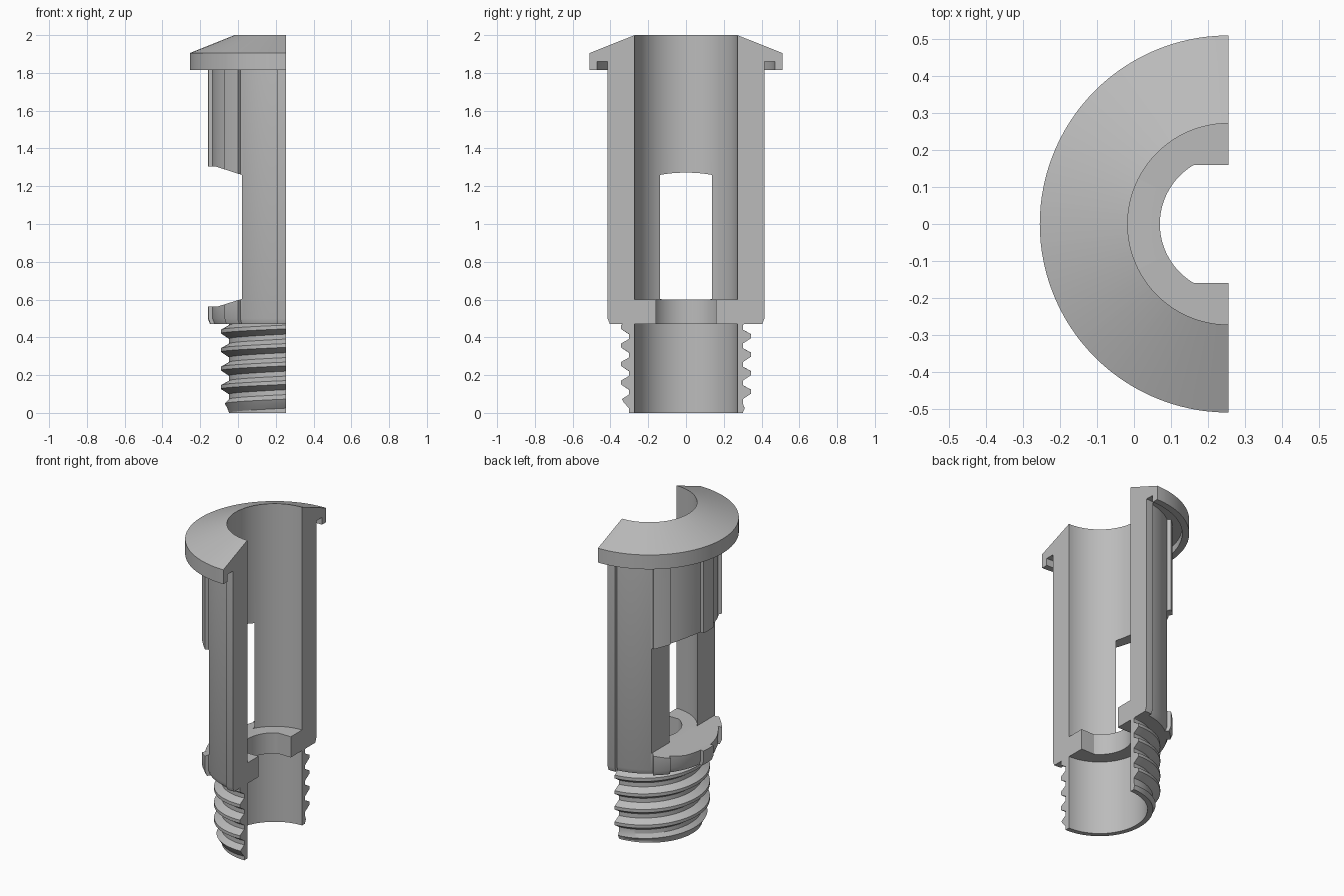
import bpy, bmesh, math

cube = bpy.data.objects.get("Cube")
if cube:
    bpy.data.objects.remove(cube, do_unlink=True)

AXIS_X = 0.255          # axis of the halved tube
BORE = 0.272
PITCH = 0.098

grey = bpy.data.materials.new("light_grey")
grey.use_nodes = True
COLOUR = (0.5, 0.5, 0.5, 1)
grey.diffuse_color = COLOUR
grey.node_tree.nodes["Principled BSDF"].inputs["Base Color"].default_value = COLOUR


def make_object(name, bm):
    bmesh.ops.recalc_face_normals(bm, faces=bm.faces)
    mesh = bpy.data.meshes.new(name)
    bm.to_mesh(mesh)
    bm.free()
    obj = bpy.data.objects.new(name, mesh)
    bpy.context.collection.objects.link(obj)
    mesh.materials.append(grey)
    return obj


def half_sweep(profile, angles):
    """Sweep a closed (radius, z) section, which may vary with angle, and cap it."""
    bm = bmesh.new()
    rings = []
    for a in angles:
        t = math.radians(a)
        rings.append([bm.verts.new((AXIS_X - r * math.cos(t), r * math.sin(t), z))
                      for r, z in profile(a)])
    for low, high in zip(rings, rings[1:]):
        for i in range(len(low)):
            j = (i + 1) % len(low)
            bm.faces.new((low[i], low[j], high[j], high[i]))
    bm.faces.new(rings[0])
    bm.faces.new(rings[-1])
    return bm


def smooth(obj):
    bpy.ops.object.select_all(action='DESELECT')
    obj.select_set(True)
    bpy.context.view_layer.objects.active = obj
    bpy.ops.object.shade_smooth_by_angle(angle=math.radians(25))


# Body: flanged tube with eight-way ribs and an inner shelf
RIB_HALF = 6.9
rib_angles = [-90, -45, 0, 45, 90]


def body_profile(a):
    on_rib = any(abs(a - c) <= RIB_HALF for c in rib_angles)
    outer = 0.415 if on_rib else 0.393
    hole = min(0.185, 0.16 / max(abs(math.sin(math.radians(a))), 0.01))
    return [(hole, 0.47), (hole, 0.6), (BORE, 0.6), (BORE, 2), (0.51, 1.905),
            (0.51, 1.815), (0.47, 1.815), (0.47, 1.86), (outer, 1.86),
            (outer, 0.5), (outer - 0.012, 0.47)]


angles = set(range(-90, 91, 3))
for c in rib_angles:
    for side in (-1, 1):
        for gap in (-0.03, 0.03):
            a = c + side * (RIB_HALF + gap)
            if abs(a) < 90:
                angles.add(a)
body = make_object("ribbed_body", half_sweep(body_profile, sorted(angles)))

# Side window with sloped head and sill
bm = bmesh.new()
outline = [(-0.235, 0.603), (-0.235, 1.26), (-0.375, 1.305),
           (-0.6, 1.305), (-0.6, 0.564), (-0.36, 0.564)]
face = bm.faces.new([bm.verts.new((AXIS_X + u, -0.6, z)) for u, z in outline])
side = bmesh.ops.extrude_face_region(bm, geom=[face])["geom"]
bmesh.ops.translate(bm, vec=(0, 1.2, 0),
                    verts=[v for v in side if isinstance(v, bmesh.types.BMVert)])
cutter = make_object("window_cutter", bm)
cutter.hide_render = True
cut = body.modifiers.new("window", 'BOOLEAN')
cut.operation = 'DIFFERENCE'
cut.solver = 'EXACT'
cut.object = cutter
bpy.context.view_layer.objects.active = body
bpy.ops.object.modifier_apply(modifier=cut.name)
bpy.data.objects.remove(cutter, do_unlink=True)
smooth(body)

# Threaded neck: helical section, trimmed flat at both ends
def thread_profile(a):
    shift = -PITCH * (a + 90) / 360
    points = [(BORE, shift - PITCH), (0.3, shift - PITCH)]
    for turn in range(-1, 6):
        base = 0.025 + turn * PITCH + shift
        for dz, r in ((0, 0.302), (0.028, 0.345), (0.048, 0.345), (0.072, 0.302)):
            z = base + dz
            points.append((min(r, 0.302 + 0.6 * max(z - 0.01, 0)), z))
    top = shift + 6.2 * PITCH
    return points + [(0.302, top), (BORE, top)]


bm = half_sweep(thread_profile, range(-90, 91, 3))
for z, up in ((0, -1), (0.47, 1)):
    result = bmesh.ops.bisect_plane(
        bm, geom=bm.verts[:] + bm.edges[:] + bm.faces[:], dist=1e-6,
        plane_co=(0, 0, z), plane_no=(0, 0, up), clear_outer=True)
    rim = [e for e in result["geom_cut"] if isinstance(e, bmesh.types.BMEdge)]
    bmesh.ops.triangle_fill(bm, edges=rim, use_beauty=True)
smooth(make_object("threaded_neck", bm))
